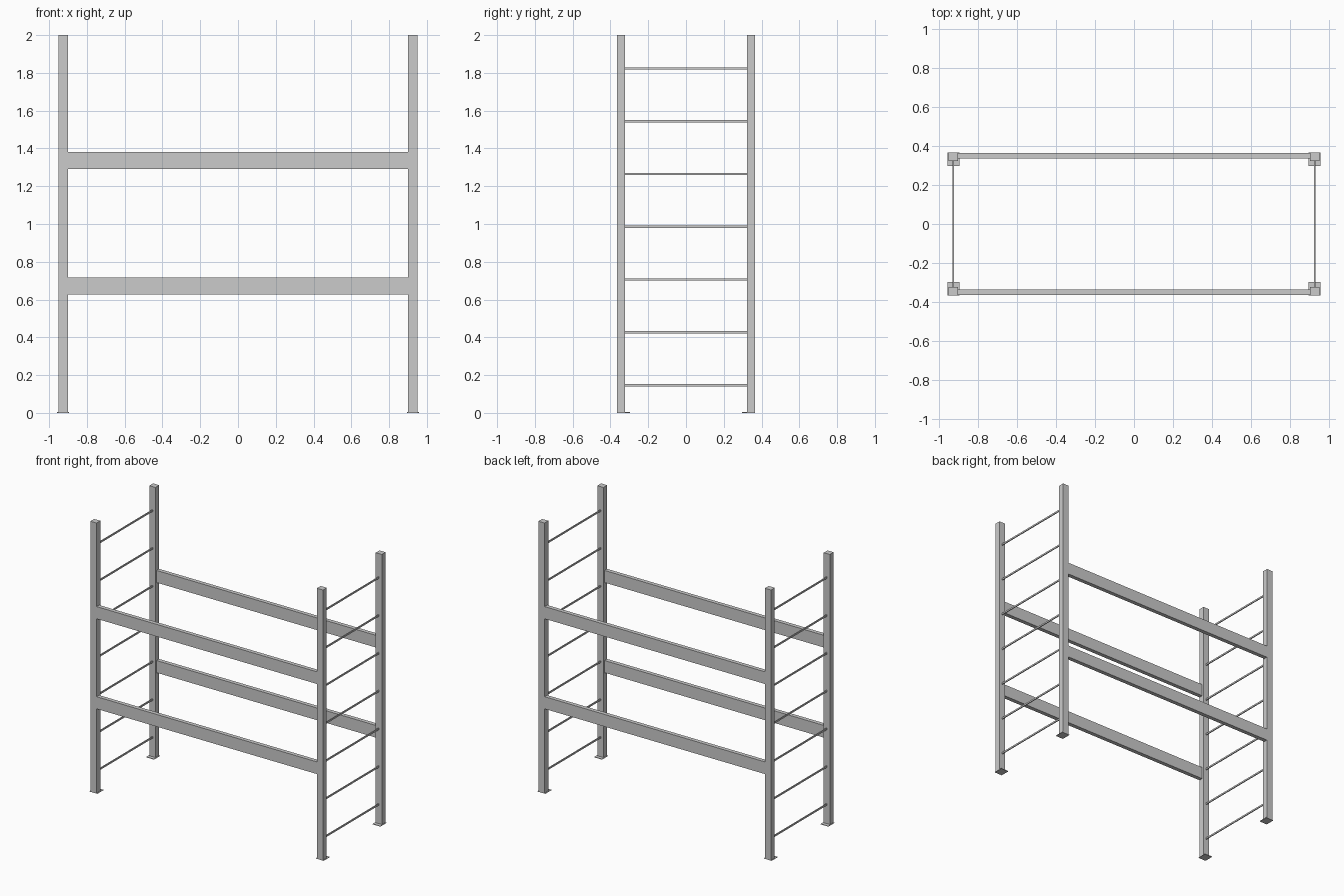
import bpy

if "Cube" in bpy.data.objects:
    bpy.data.objects.remove(bpy.data.objects["Cube"])


def box(name, x, y, z):
    """Axis-aligned box from (min, max) ranges."""
    bpy.ops.mesh.primitive_cube_add(size=1)
    ob = bpy.context.object
    ob.name = name
    ob.location = [(a + b) / 2 for a, b in (x, y, z)]
    ob.scale = [b - a for a, b in (x, y, z)]
    bpy.ops.object.transform_apply(location=True, rotation=False, scale=True)
    return ob


def span(sign, lo, hi):
    return tuple(sorted((sign * lo, sign * hi)))


# Corner uprights and base plates
for sx, side in ((-1, "left"), (1, "right")):
    for sy, end in ((-1, "front"), (1, "back")):
        box(f"{end}_{side}_upright", span(sx, 0.901, 0.951),
            span(sy, 0.322, 0.366), (0.003, 2.0))
        box(f"{end}_{side}_base_plate", span(sx, 0.894, 0.957),
            span(sy, 0.296, 0.366), (0.0, 0.004))

    # Ladder rungs joining the front and back uprights
    for i in range(7):
        z = 0.147 + i * 0.2793
        box(f"{side}_rung_{i + 1}", span(sx, 0.922, 0.929),
            (-0.325, 0.325), (z - 0.006, z + 0.006))

# Long shelf beams
for sy, end in ((-1, "front"), (1, "back")):
    for level, z in (("lower", 0.626), ("upper", 1.292)):
        box(f"{end}_{level}_beam", (-0.901, 0.901),
            span(sy, 0.335, 0.365), (z, z + 0.09))
